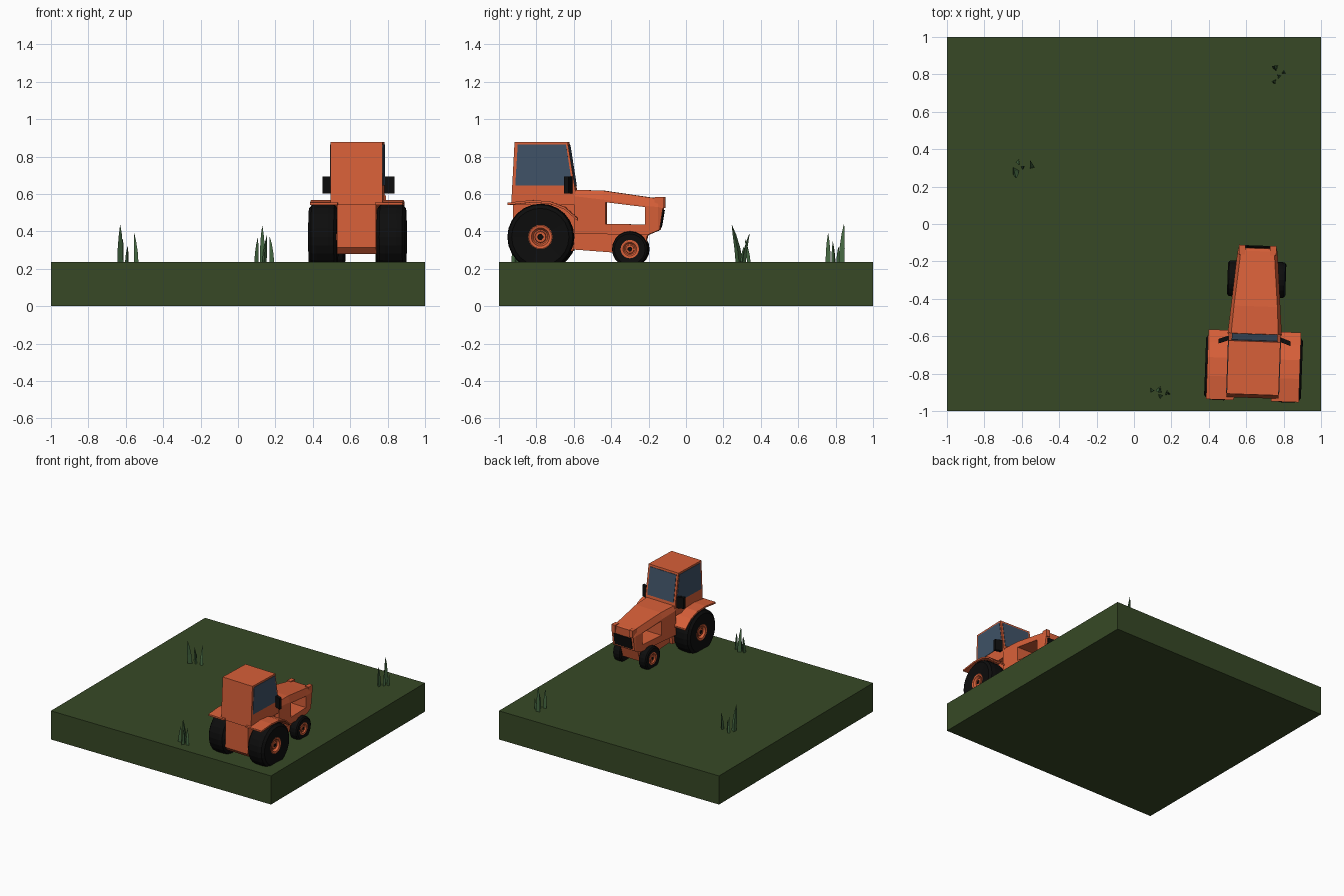
import bpy, bmesh, math
from mathutils import Matrix, Vector

if "Cube" in bpy.data.objects:
    bpy.data.objects.remove(bpy.data.objects["Cube"])


def colour(name, r, g, b):
    m = bpy.data.materials.new(name)
    m.diffuse_color = (r, g, b, 1)
    m.use_nodes = True
    m.node_tree.nodes["Principled BSDF"].inputs["Base Color"].default_value = m.diffuse_color
    return m


ORANGE = colour("orange paint", 0.68, 0.115, 0.04)
BLACK = colour("black rubber", 0.004, 0.004, 0.004)
GLASS = colour("blue glass", 0.05, 0.085, 0.135)
SOIL = colour("dark green field", 0.038, 0.066, 0.019)
GRASS = colour("grass green", 0.06, 0.14, 0.055)

# The tractor drives towards +y, turned slightly clockwise
TRACTOR = (Matrix.Translation((0.645, -0.6, 0)) @ Matrix.Rotation(math.radians(-2), 4, 'Z')
           @ Matrix.Translation((0, 0.6, 0)))


def finish(name, bm, mats, matrix=TRACTOR):
    bmesh.ops.recalc_face_normals(bm, faces=bm.faces)
    bm.transform(matrix)
    me = bpy.data.meshes.new(name)
    bm.to_mesh(me)
    bm.free()
    for m in mats:
        me.materials.append(m)
    ob = bpy.data.objects.new(name, me)
    bpy.context.collection.objects.link(ob)
    return ob


def loft(name, rings, mats, seg_mats=None, matrix=TRACTOR, closed=False):
    """Skin rings of points; seg_mats gives a material per band."""
    bm = bmesh.new()
    vs = [[bm.verts.new(p) for p in ring] for ring in rings]
    n = len(vs[0])
    count = len(vs) if closed else len(vs) - 1
    for i in range(count):
        a, b = vs[i], vs[(i + 1) % len(vs)]
        for j in range(n):
            f = bm.faces.new((a[j], a[(j + 1) % n], b[(j + 1) % n], b[j]))
            if seg_mats:
                f.material_index = seg_mats[i]
    if not closed:
        bm.faces.new(vs[0])
        f = bm.faces.new(vs[-1])
        if seg_mats:
            f.material_index = seg_mats[-1]
    return finish(name, bm, mats, matrix)


def side_profile(name, pts, x0, x1, mat):
    """Extrude a (y, z) outline from x0 to x1."""
    return loft(name, [[(x, y, z) for y, z in pts] for x in (x0, x1)], [mat])


def box(name, x0, x1, y0, y1, z0, z1, mat, matrix=TRACTOR):
    return loft(name, [[(x0, y0, z), (x1, y0, z), (x1, y1, z), (x0, y1, z)]
                       for z in (z0, z1)], [mat], matrix=matrix)


# Field block
box("field", -1, 1, -1, 1, 0, 0.235, SOIL, Matrix.Identity(4))

# Cab and rear body
side_profile("cab", [(-.93, .54), (-.912, .878), (-.628, .878), (-.587, .62), (-.578, .54)],
             -.139, .139, ORANGE)
side_profile("rear_body", [(-.92, .55), (-.925, .315), (-.89, .278), (-.6, .295), (-.58, .55)],
             -.105, .105, ORANGE)

# Windows
side_glass = [(-.908, .645), (-.603, .645), (-.637, .864), (-.895, .864)]
for s, label in ((-1, "left"), (1, "right")):
    side_profile(label + "_window", side_glass, s * .137, s * .142, GLASS)
side_profile("windscreen", [(-.595, .645), (-.588, .645), (-.622, .862), (-.63, .862)],
             -.122, .122, GLASS)


# Bonnet, tapering to the nose, with an opening through both sides
def bonnet_ring(y, zb, hs, zs, ht, zt, yb=None, yt=None):
    yb = y if yb is None else yb
    yt = y if yt is None else yt
    return [(-hs, yb, zb), (hs, yb, zb), (hs, y, zs), (ht, yt, zt), (-ht, yt, zt), (-hs, y, zs)]


bonnet = loft("bonnet", [
    bonnet_ring(-.59, .385, .145, .588, .126, .622),
    bonnet_ring(-.44, .385, .132, .57, .116, .618),
    bonnet_ring(-.20, .382, .112, .535, .094, .583),
    bonnet_ring(-.145, .405, .106, .53, .09, .576),
    bonnet_ring(-.12, .412, .1, .524, .086, .572, -.137, -.13)], [ORANGE])
cutter = side_profile("opening_cutter", [(-.427, .44), (-.215, .437), (-.215, .53), (-.427, .556)],
                      -.3, .3, ORANGE)
cutter.hide_render = True
mod = bonnet.modifiers.new("opening", 'BOOLEAN')
mod.object = cutter
mod.operation = 'DIFFERENCE'
mod.solver = 'EXACT'
bpy.context.view_layer.objects.active = bonnet
bpy.ops.object.modifier_apply(modifier=mod.name)
bpy.data.objects.remove(cutter)

# Grille and headlight blocks
side_profile("grille", [(-.136, .422), (-.131, .422), (-.115, .515), (-.122, .515)],
             -.082, .082, BLACK)
for s, label in ((-1, "left"), (1, "right")):
    box(label + "_headlight", s * .066, s * .1, -.165, -.114, .525, .583, ORANGE)

# Chassis under the bonnet
side_profile("chassis", [(-.6, .40), (-.6, .303), (-.36, .285), (-.23, .285), (-.2, .39)],
             -.08, .08, ORANGE)

# Mudguards over the rear wheels
guard = [(-.945, .554), (-.82, .567), (-.72, .561), (-.64, .53), (-.572, .47)]
guard += [(y, z - .013) for y, z in reversed(guard)]
for s, label in ((-1, "left"), (1, "right")):
    side_profile(label + "_mudguard", guard, s * .1, s * .248, ORANGE)

# Mirrors, slanting back from the cab
for s, label in ((-1, "left"), (1, "right")):
    loft(label + "_mirror", [[(s * .134, -.625, z), (s * .134, -.6, z),
                              (s * .193, -.621, z), (s * .193, -.646, z)]
                             for z in (.602, .693)], [BLACK])


# Wheels: lathed tyre with a dished orange hub
def wheel(name, x, y, z, R, w, rim, s, sides=24):
    prof = [(rim * .3, -.6), (rim, -.6), (rim, -.85), (R * .86, -1), (R * .97, -.8), (R, -.4),
            (R, .4), (R * .97, .8), (R * .86, 1), (rim * 1.05, .88), (rim, .9), (rim * .78, .86),
            (rim * .62, .6), (rim * .5, .6), (rim * .46, .75), (rim * .25, .75), (rim * .24, .7)]
    mats = [0, 1, 1, 1, 1, 1, 1, 1, 1, 0, 0, 0, 0, 0, 0, 1]
    rings = [[(s * (x + d * w), y + r * math.cos(a), z + r * math.sin(a))
              for a in (2 * math.pi * k / sides for k in range(sides))] for r, d in prof]
    loft(name, rings, [ORANGE, BLACK], mats)


for s, label in ((-1, "left"), (1, "right")):
    wheel(label + "_rear_wheel", .183, -.77, .37, .178, .076, .062, s)
    wheel(label + "_front_wheel", .12, -.295, .305, .096, .036, .047, s, 20)
# Axles
for label, y, z, h, x in (("rear_axle", -.77, .37, .02, .15), ("front_axle", -.295, .305, .015, .11)):
    box(label, -x, x, y - h, y + h, z - h, z + h, ORANGE)

# Grass blades: base x, base y, tip x, tip y, tip z, half width
blades = [
    (-.635, .285, -.63, .245, .435, .022), (-.62, .335, -.615, .315, .36, .012),
    (-.595, .30, -.59, .31, .32, .011), (-.545, .305, -.555, .34, .39, .014),
    (.75, .76, .745, .76, .39, .016), (.775, .79, .78, .785, .345, .013),
    (.80, .81, .805, .815, .32, .012), (.755, .835, .75, .845, .44, .02),
    (.095, -.89, .105, -.89, .365, .015), (.135, -.885, .13, -.9, .43, .019),
    (.14, -.92, .155, -.915, .38, .014), (.18, -.905, .17, -.9, .37, .015)]
for i, (bx, by, tx, ty, tz, w) in enumerate(blades):
    base, tip = Vector((bx, by, .225)), Vector((tx, ty, tz))
    rings = []
    for t, k in ((0, 1), (.4, .85), (.75, .5), (1, .04)):
        c = base.lerp(tip, t)
        c.xy = base.xy.lerp(tip.xy, t ** 1.5)
        rings.append([c + w * k * Vector((math.cos(a), math.sin(a), 0))
                      for a in (i * 1.3 + 2 * math.pi * j / 3 for j in range(3))])
    loft("grass_blade_%d" % (i + 1), rings, [GRASS], matrix=Matrix.Identity(4))
